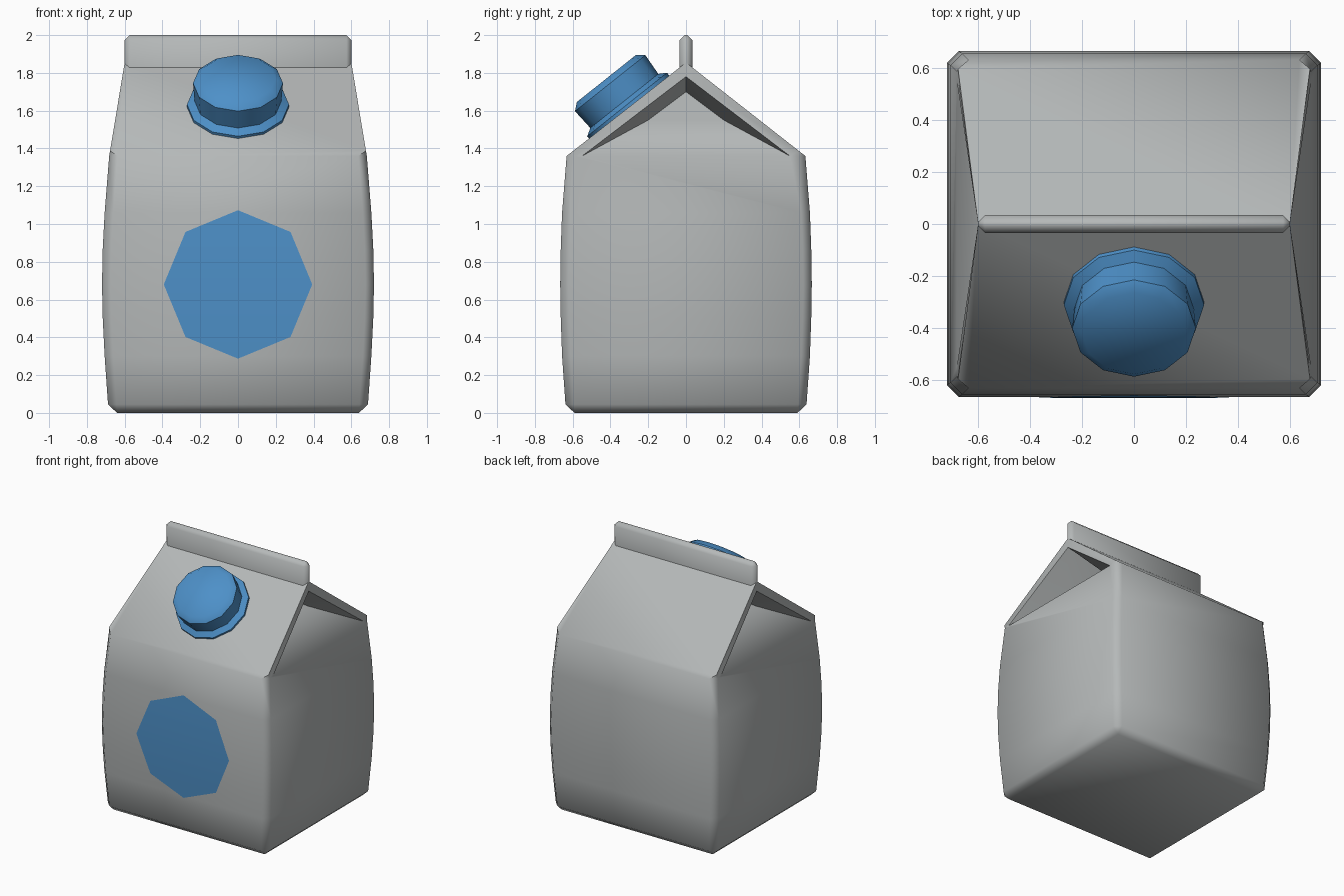
import bpy, bmesh, math
from mathutils import Matrix, Vector

if "Cube" in bpy.data.objects:
    bpy.data.objects.remove(bpy.data.objects["Cube"])


def material(name, rgb):
    m = bpy.data.materials.new(name)
    m.diffuse_color = (*rgb, 1)
    m.use_nodes = True
    m.node_tree.nodes["Principled BSDF"].inputs["Base Color"].default_value = m.diffuse_color
    return m


GREY = material("carton grey", (0.46, 0.48, 0.48))
BLUE = material("cap blue", (0.075, 0.28, 0.58))


def finish(name, bm, mat, angle):
    me = bpy.data.meshes.new(name)
    bmesh.ops.recalc_face_normals(bm, faces=bm.faces)
    bm.to_mesh(me)
    bm.free()
    me.materials.append(mat)
    ob = bpy.data.objects.new(name, me)
    bpy.context.collection.objects.link(ob)
    bpy.ops.object.select_all(action='DESELECT')
    ob.select_set(True)
    bpy.context.view_layer.objects.active = ob
    bpy.ops.object.shade_smooth_by_angle(angle=math.radians(angle))
    return ob


# Bulging wall profile: height, half width, half depth
RINGS = [(0, .685, .635), (.3, .706, .656), (.5, .716, .663), (.68, .72, .666),
         (.87, .716, .663), (1.06, .706, .656), (1.36, .682, .632)]


def wall_depth(z):
    for (z0, _, d0), (z1, _, d1) in zip(RINGS, RINGS[1:]):
        if z <= z1:
            return d0 + (d1 - d0) * (z - z0) / (z1 - z0)


# Carton body: walls, gable roof and tucked-in side folds in one closed mesh
bm = bmesh.new()
V = bm.verts.new
rings = [[V((sx * w, sy * d, z)) for sx, sy in ((-1, -1), (1, -1), (1, 1), (-1, 1))]
         for z, w, d in RINGS]
bm.faces.new(rings[0])
top = rings[-1]
gables = {}
for s, front, back in ((1, top[1], top[2]), (-1, top[0], top[3])):
    gables[s] = dict(
        ridge=V((s * .60, 0, 1.855)), under=V((s * .60, 0, 1.78)),
        tuck=V((s * .28, 0, 1.70)),
        base=[V((s * .682, t * .55, 1.36)) for t in (-1, 1)],
        mid=[V((s * .45, t * .2, 1.55)) for t in (-1, 1)],
        eave=[front, back])
for lo, hi in zip(rings, rings[1:]):
    for i in range(4):
        j = (i + 1) % 4
        loop = [lo[i], lo[j], hi[j], hi[i]]
        if hi is top and i in (1, 3):      # side wall meets the fold
            b = gables[1 if i == 1 else -1]["base"]
            loop[3:3] = [b[1], b[0]] if i == 1 else [b[0], b[1]]
        bm.faces.new(loop)
for g in gables.values():
    bm.faces.new((g["base"][0], g["base"][1], g["mid"][1], g["tuck"], g["mid"][0]))
    for k in (0, 1):
        bm.faces.new((g["eave"][k], g["ridge"], g["under"], g["base"][k]))
        bm.faces.new((g["base"][k], g["mid"][k], g["under"]))
        bm.faces.new((g["mid"][k], g["tuck"], g["under"]))
for k in (0, 1):
    bm.faces.new((gables[-1]["eave"][k], gables[1]["eave"][k],
                  gables[1]["ridge"], gables[-1]["ridge"]))
# chamfer the vertical corners and the bottom rim
corner = {v for r in rings for v in r}
edges = [e for e in bm.edges if all(v in corner for v in e.verts)
         and (abs(e.verts[0].co.z - e.verts[1].co.z) > .05
              or max(v.co.z for v in e.verts) < .01)]
bmesh.ops.recalc_face_normals(bm, faces=bm.faces)
bmesh.ops.bevel(bm, geom=edges, offset=.045, offset_type='OFFSET',
                segments=1, profile=.5, affect='EDGES')
finish("carton_body", bm, GREY, 62)

# Sealed strip along the ridge
bm = bmesh.new()
bmesh.ops.create_cube(bm, size=1, matrix=Matrix.Translation((0, 0, 1.9))
                      @ Matrix.Diagonal((1.2, .068, .2, 1)))
bmesh.ops.bevel(bm, geom=[e for e in bm.edges if max(v.co.z for v in e.verts) > 1.95],
                offset=.026, segments=1, profile=.5, affect='EDGES')
finish("ridge_strip", bm, GREY, 50)

# Screw cap: twelve-sided lathe standing on the front roof slope
bm = bmesh.new()
PROFILE = [(.27, -.02), (.27, .006), (.23, .03), (.238, .15), (.2, .182)]
N = 12
loops = [[bm.verts.new((r * math.sin(2 * math.pi * i / N),
                        r * math.cos(2 * math.pi * i / N), h)) for i in range(N)]
         for r, h in PROFILE]
for a, b in zip(loops, loops[1:]):
    for i in range(N):
        j = (i + 1) % N
        bm.faces.new((a[i], a[j], b[j], b[i]))
bm.faces.new(loops[0])
bm.faces.new(loops[-1])
bm.transform(Matrix.Translation((0, -.308, 1.628))
             @ Matrix.Rotation(math.radians(38.5), 4, 'X'))
finish("screw_cap", bm, BLUE, 50)

# Octagonal label following the bulge of the front wall
bm = bmesh.new()
R, ZC = .393, .68
rows = []
for z in (-R, -.278, -.19, 0, .19, .278, R):
    a = abs(z)
    x = R - a * (R - .278) / .278 if a <= .278 else .278 * (R - a) / (R - .278)
    y = -wall_depth(ZC + z) - .004
    rows.append([bm.verts.new((sx * x, y, ZC + z)) for sx in ((-1, 1) if x > 1e-6 else (1,))])
for a, b in zip(rows, rows[1:]):
    bm.faces.new(a + b[::-1])
for f in bm.faces:
    f.normal_update()
label = finish("front_label", bm, BLUE, 40)
if label.data.polygons[2].normal.y > 0:
    label.data.flip_normals()
